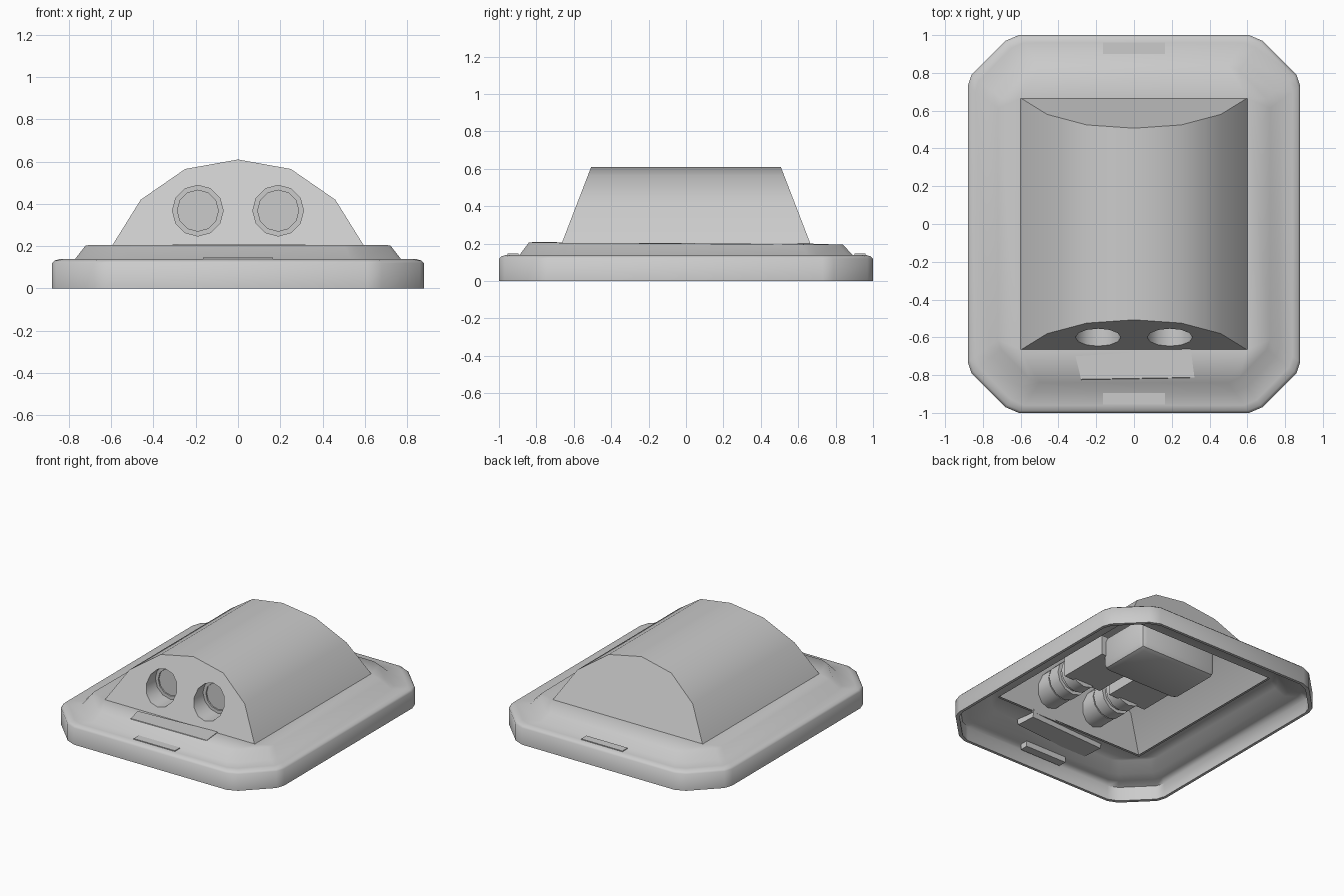
import bpy, bmesh, math
from mathutils import Vector

if "Cube" in bpy.data.objects:
    bpy.data.objects.remove(bpy.data.objects["Cube"])

grey = bpy.data.materials.new("light_grey")
grey.diffuse_color = (0.6, 0.6, 0.6, 1)
grey.use_nodes = True
grey.node_tree.nodes["Principled BSDF"].inputs["Base Color"].default_value = grey.diffuse_color


def finish(name, bm, angle=40, recalc=True):
    bmesh.ops.remove_doubles(bm, verts=bm.verts, dist=1e-5)
    if recalc:
        bmesh.ops.recalc_face_normals(bm, faces=bm.faces)
    mesh = bpy.data.meshes.new(name)
    bm.to_mesh(mesh)
    bm.free()
    mesh.materials.append(grey)
    mesh.shade_smooth()
    mesh.set_sharp_from_angle(angle=math.radians(angle))
    obj = bpy.data.objects.new(name, mesh)
    bpy.context.collection.objects.link(obj)
    return obj


def loft(bm, rings):
    rows = [[bm.verts.new(p) for p in r] for r in rings]
    for a, b in zip(rows, rows[1:]):
        for i in range(len(a)):
            j = (i + 1) % len(a)
            bm.faces.new((a[i], a[j], b[j], b[i]))
    return rows


def box(name, lo, hi, bevel=0.0, segments=2):
    bm = bmesh.new()
    bmesh.ops.create_cube(bm, size=1)
    for v in bm.verts:
        v.co = [(l + h) / 2 + c * (h - l) for c, l, h in zip(v.co, lo, hi)]
    if bevel:
        bmesh.ops.bevel(bm, geom=bm.edges[:], offset=bevel, segments=segments,
                        profile=0.5, affect='EDGES')
    return finish(name, bm)


# Tray: eight-sided outline with softened corners, lofted outside then inside
HX, HY = 0.88, 1.0
CORNER = [(0.88, 0.73), (0.86, 0.79), (0.68, 0.97), (0.61, 1.0)]
QUADS = [(1, 1), (-1, 1), (-1, -1), (1, -1)]


def outline(inset, z, tilt=0.0):
    pts = []
    for sx, sy in QUADS:
        for x, y in (CORNER if sx * sy > 0 else CORNER[::-1]):
            px, py = sx * x * (HX - inset) / HX, sy * y * (HY - inset) / HY
            pts.append((px, py, z - tilt * py))
    return pts


def opening(z):
    return [(sx * 0.6, sy * 0.665, z) for sx, sy in QUADS for _ in range(4)]


tray = bmesh.new()
T = 0.007
loft(tray, [opening(0.185), outline(0.18, 0.182, T), outline(0.13, 0.12),
            outline(0.06, 0.12), outline(0.02, 0.1), outline(0.02, 0.0),
            outline(0.0, 0.0), outline(0.0, 0.12), outline(0.012, 0.132),
            outline(0.04, 0.14), outline(0.11, 0.14), outline(0.16, 0.2, T),
            opening(0.2)])
bmesh.ops.dissolve_degenerate(tray, dist=1e-5, edges=tray.edges[:])
finish("tray", tray, 65)

# Hump: faceted arch with leaning ends
ARCH = [(-0.6, 0.195), (-0.46, 0.42), (-0.25, 0.565), (0, 0.61),
        (0.25, 0.565), (0.46, 0.42), (0.6, 0.195)]
TUBE_X, TUBE_Z, R, SIDES = 0.19, 0.368, 0.12, 12


def lean(z):
    return 0.665 - (z - 0.2) * 0.385


def circle(x, r, y=None):
    pts = []
    for i in range(SIDES):
        a = 2 * math.pi * i / SIDES
        z = TUBE_Z + r * math.sin(a)
        pts.append((x + r * math.cos(a), -lean(z) if y is None else y, z))
    return pts


bm = bmesh.new()
front = [bm.verts.new((x, -lean(z), z)) for x, z in ARCH]
back = [bm.verts.new((x, lean(z), z)) for x, z in ARCH]
for i in range(len(ARCH) - 1):
    bm.faces.new((front[i], front[i + 1], back[i + 1], back[i]))
bm.faces.new(back)
finish("hump_cover", bm)

# Front wall with two round openings
bm = bmesh.new()
for loop in ([(x, -lean(z), z) for x, z in ARCH],
             circle(-TUBE_X, R), circle(TUBE_X, R)):
    vs = [bm.verts.new(p) for p in loop]
    for i, v in enumerate(vs):
        bm.edges.new((v, vs[(i + 1) % len(vs)]))
bmesh.ops.triangle_fill(bm, edges=bm.edges[:], use_beauty=True,
                        normal=Vector((0, -0.93, 0.36)))
finish("hump_front_wall", bm)

# Sockets: recessed lens inside, stepped barrel behind the wall
for side, x in (("left", -TUBE_X), ("right", TUBE_X)):
    bm = bmesh.new()
    rows = loft(bm, [circle(x, R), circle(x, R, -0.5), circle(x, 0.097, -0.5),
                     circle(x, 0.097, -0.49)])
    bm.faces.new(rows[-1])
    finish(side + "_socket", bm)
    bm = bmesh.new()
    rows = loft(bm, [circle(x, R + 0.004, -0.49), circle(x, R + 0.004, -0.40),
                     circle(x, 0.1, -0.40), circle(x, 0.1, -0.37),
                     circle(x, R, -0.37), circle(x, R, -0.28)])
    bm.faces.new(rows[0])
    bm.faces.new(rows[-1])
    finish(side + "_barrel", bm)
    # Mount behind each barrel
    box(side + "_mount", (x - 0.15, -0.3, 0.28), (x + 0.15, 0.08, 0.42))

# Housing hanging inside the hump
box("inner_housing", (-0.31, 0.05, 0.18), (0.31, 0.46, 0.42), 0.04)

# Skewed wedge poking through the deck ahead of the hump
bm = bmesh.new()
loft(bm, [[(-0.29, -0.865, 0.15), (0.31, -0.81, 0.15), (0.3, -0.67, 0.15), (-0.3, -0.7, 0.15)],
          [(-0.28, -0.822, 0.209), (0.32, -0.812, 0.208), (0.3, -0.66, 0.206), (-0.31, -0.7, 0.208)]])
bmesh.ops.holes_fill(bm, edges=bm.edges[:])
finish("front_wedge", bm, 20)

# Latch plates on the rim
box("front_latch", (-0.165, -0.955, 0.08), (0.165, -0.895, 0.146))
box("back_latch", (-0.165, 0.9, 0.08), (0.165, 0.96, 0.146))
